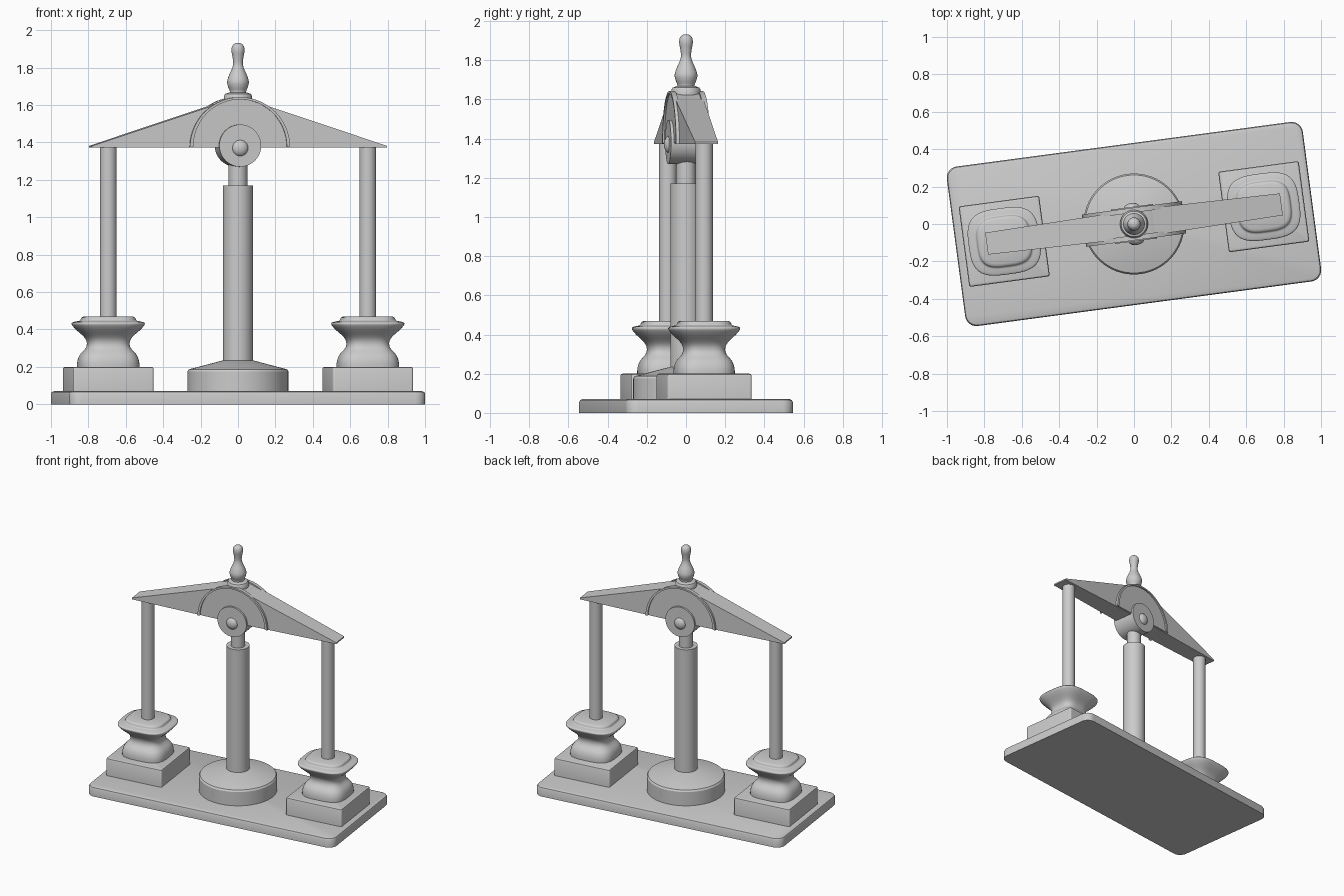
import bpy, bmesh, math
from mathutils import Matrix

cube = bpy.data.objects.get("Cube")
if cube:
    bpy.data.objects.remove(cube, do_unlink=True)

TURN = Matrix.Rotation(math.radians(7.6), 4, 'Z')  # whole stand is turned a little

stone = bpy.data.materials.new("plain grey")
stone.use_nodes = True
stone.diffuse_color = (0.6, 0.6, 0.6, 1)
stone.node_tree.nodes["Principled BSDF"].inputs["Base Color"].default_value = (0.6, 0.6, 0.6, 1)


def finish(name, bm, bevel=0.0, angle=35):
    bmesh.ops.recalc_face_normals(bm, faces=bm.faces)
    mesh = bpy.data.meshes.new(name)
    bm.to_mesh(mesh)
    bm.free()
    mesh.materials.append(stone)
    ob = bpy.data.objects.new(name, mesh)
    bpy.context.collection.objects.link(ob)
    ob.matrix_world = TURN
    if bevel:
        mod = ob.modifiers.new("bevel", 'BEVEL')
        mod.width, mod.segments, mod.limit_method = bevel, 3, 'ANGLE'
    bpy.ops.object.select_all(action='DESELECT')
    ob.select_set(True)
    bpy.context.view_layer.objects.active = ob
    bpy.ops.object.shade_smooth_by_angle(angle=math.radians(angle))
    return ob


def loft(bm, rings):
    """Skin a list of equal-length point rings and cap both ends."""
    loops = [[bm.verts.new(p) for p in ring] for ring in rings]
    n = len(loops[0])
    for a, b in zip(loops, loops[1:]):
        for i in range(n):
            j = (i + 1) % n
            bm.faces.new((a[i], a[j], b[j], b[i]))
    bm.faces.new(loops[0][::-1])
    bm.faces.new(loops[-1])


def turned(name, profile, x=0.0, power=1.0, sx=1.0, sy=1.0, n=48, angle=35):
    """Lathe (radius, height) points; power below 1 squares the outline."""
    def ring(r, z):
        pts = []
        for i in range(n):
            t = math.tau * i / n
            c, s = math.cos(t), math.sin(t)
            pts.append((x + r * sx * math.copysign(abs(c) ** power, c),
                        r * sy * math.copysign(abs(s) ** power, s), z))
        return pts
    bm = bmesh.new()
    loft(bm, [ring(r, z) for r, z in profile])
    return finish(name, bm, angle=angle)


def smooth_profile(pts, steps=4):
    """Catmull-Rom resampling of a profile."""
    out = []
    ext = [pts[0]] + pts + [pts[-1]]
    for p0, p1, p2, p3 in zip(ext, ext[1:], ext[2:], ext[3:]):
        for k in range(steps):
            t = k / steps
            out.append(tuple(0.5 * (2 * b + (c - a) * t + (2 * a - 5 * b + 4 * c - d) * t * t
                                    + (3 * b - a - 3 * c + d) * t ** 3)
                             for a, b, c, d in zip(p0, p1, p2, p3)))
    return out + [pts[-1]]


def block(name, x, sx, sy, z0, z1, corner, bevel):
    """Box with rounded upright corners and softened edges."""
    ring = []
    for k in range(4):
        cx = (sx / 2 - corner) * (1 if k in (0, 3) else -1)
        cy = (sy / 2 - corner) * (1 if k < 2 else -1)
        for i in range(7):
            t = math.pi / 2 * (k + i / 6)
            ring.append((x + cx + corner * math.cos(t), cy + corner * math.sin(t)))
    levels = [(0, z0), (0, z1 - bevel), (0.3 * bevel, z1 - 0.3 * bevel), (bevel, z1)]
    bm = bmesh.new()
    half = sx / 2
    loft(bm, [[(x + (px - x) * (1 - d / half), py * (1 - 2 * d / sy), z) for px, py in ring]
              for d, z in levels])
    return finish(name, bm)


def cross_bar(name, outline, half):
    """Extrude an (x, z) outline from front to back."""
    bm = bmesh.new()
    loft(bm, [[(px, y, pz) for px, pz in outline] for y in (-half, half)])
    return finish(name, bm)


def arc(r, z, start, end, n):
    return [(r * math.cos(start + (end - start) * i / n),
             z + r * math.sin(start + (end - start) * i / n)) for i in range(n + 1)]


# Base slab
block("base", 0, 1.92, 0.86, 0, 0.07, 0.06, 0.015)

# Side supports: plinth, squarish vase and slim pillar
vase = [(0.16, 0.19), (0.158, 0.23), (0.145, 0.265), (0.116, 0.30), (0.11, 0.33),
        (0.124, 0.36), (0.166, 0.40), (0.186, 0.425), (0.184, 0.437), (0.165, 0.443),
        (0.145, 0.448), (0.138, 0.463), (0.125, 0.47)]
for side, x in (("right", -0.70), ("left", 0.70)):
    block(side + "_plinth", x, 0.434, 0.434, 0.06, 0.2, 0.012, 0.01)
    turned(side + "_vase", smooth_profile(vase), x, power=0.62, sx=1.02, sy=0.95, angle=60)
    turned(side + "_pillar", [(0.045, 0.46), (0.045, 1.38)], x, n=32)

# Central foot, column and neck
turned("column_foot", [(0.27, 0.06), (0.27, 0.175), (0.262, 0.187), (0.08, 0.235)], n=64, angle=25)
turned("column", [(0.08, 0.2), (0.08, 1.17)])
turned("column_neck", [(0.05, 1.16), (0.05, 1.38)])

# Gabled beam, a little wider at the peak
bm = bmesh.new()
loft(bm, [[(x, -h, 1.372), (x, h, 1.372), (x, h, top), (x, -h, top)]
          for x, h, top in ((-0.795, 0.059, 1.382), (0, 0.075, 1.645), (0.795, 0.059, 1.382))])
finish("beam", bm, angle=5)

# Half-round boss with a raised rim on both faces
cross_bar("boss_panel", arc(0.255, 1.378, 0, math.pi, 40), 0.077)
rim = arc(0.27, 1.372, 0, math.pi, 40)
inner = arc(0.252, 1.378, 0, math.pi, 40)
bm = bmesh.new()
for y0, y1 in ((-0.087, -0.06), (0.06, 0.087)):
    rings = []
    for (ox, oz), (ix, iz) in zip(rim, inner):
        rings.append([(ox, y0, oz), (ox, y1, oz), (ix, y1, iz), (ix, y0, iz)])
    loft(bm, rings)
finish("boss_rims", bm)

# Hub under the boss and its rounded pins
cross_bar("hub", arc(0.113, 1.383, 0, math.tau * 39 / 40, 39), 0.092)
bm = bmesh.new()
for y in (-0.085, 0.085):
    bmesh.ops.create_uvsphere(bm, u_segments=24, v_segments=16, radius=0.044,
                              matrix=Matrix.Translation((0, y, 1.37)) @ Matrix.Diagonal((1, 0.65, 1, 1)))
finish("hub_pins", bm, angle=60)

# Finial with collar
turned("finial_collar", [(0.075, 1.62), (0.075, 1.648), (0.068, 1.66), (0.045, 1.668)], n=40)
finial = [(0.045, 1.66), (0.044, 1.675), (0.054, 1.70), (0.058, 1.725), (0.05, 1.755),
          (0.034, 1.79), (0.026, 1.82), (0.029, 1.855), (0.035, 1.89), (0.031, 1.915),
          (0.017, 1.929), (0.002, 1.932)]
turned("finial", smooth_profile(finial), n=32, angle=60)
